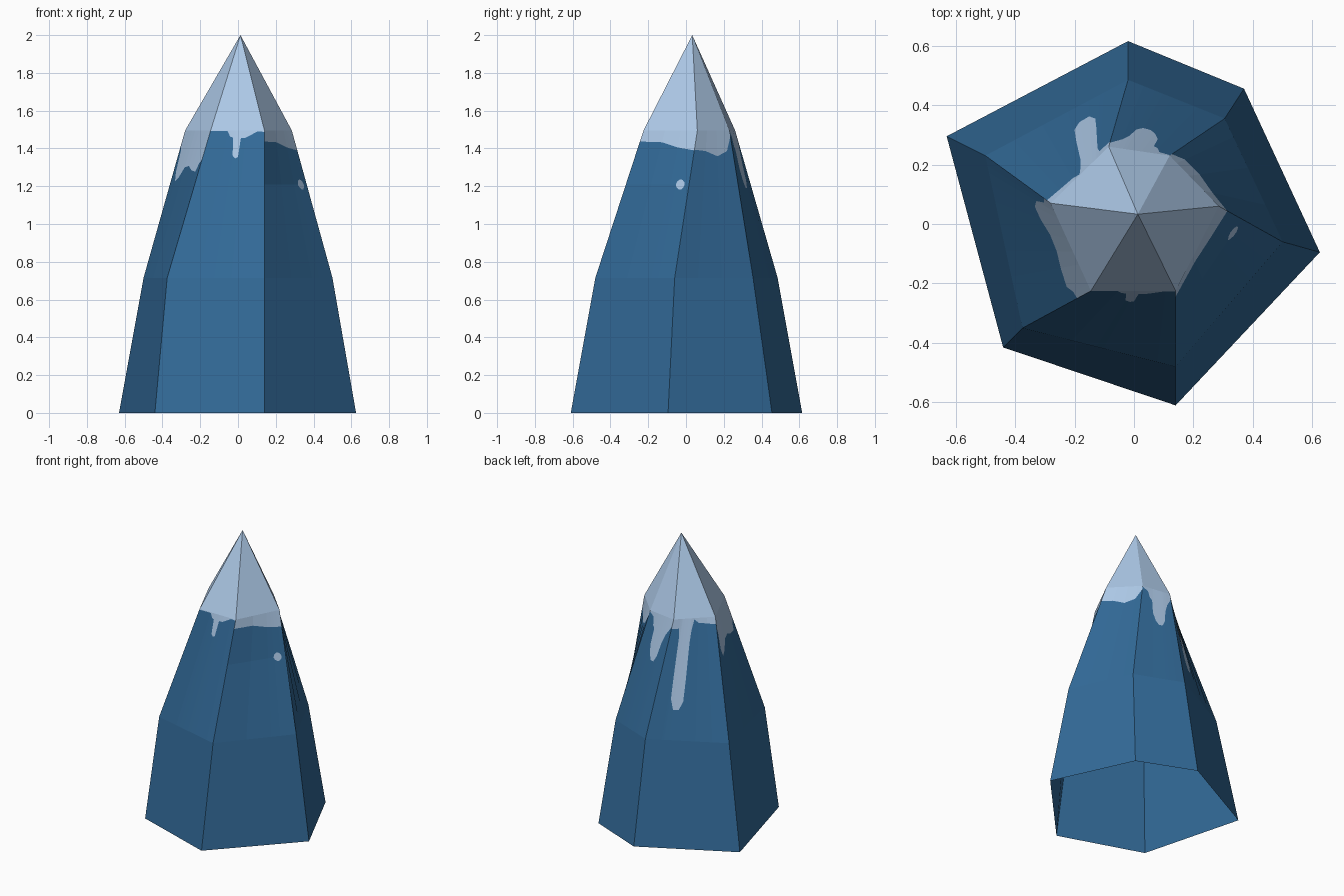
import bpy
import bmesh
from mathutils import Vector

if "Cube" in bpy.data.objects:
    bpy.data.objects.remove(bpy.data.objects["Cube"])


def material(name, rgb):
    m = bpy.data.materials.new(name)
    m.diffuse_color = (*rgb, 1.0)
    m.use_nodes = True
    m.node_tree.nodes["Principled BSDF"].inputs["Base Color"].default_value = m.diffuse_color
    return m


ROCK, SNOW = 0, 1

# Hexagonal rings, counter-clockwise from the front left corner
def ring(z, pts):
    return [Vector((x, y, z)) for x, y in pts]

base = ring(0.0, [(-.44, -.415), (.14, -.61), (.625, -.095),
                  (.37, .455), (-.02, .615), (-.63, .295)])
waist = ring(0.715, [(-.375, -.35), (.14, -.48), (.50, -.06),
                     (.305, .355), (-.02, .485), (-.50, .23)])
shoulder = ring(1.495, [(-.145, -.225), (.14, -.225), (.285, .06),
                        (.12, .23), (-.085, .26), (-.28, .07)])
apex = Vector((.013, .033, 2.0))

# Lower snow edge on each side: (across, down), both 0..1 on the upper slope
snow_lines = [
    # front
    [(0, .005), (.32, .005), (.38, .04), (.44, .05), (.48, .17), (.53, .19),
     (.57, .18), (.58, .05), (.66, .05), (.88, .005), (1, .01)],
    # front right
    [(0, .075), (.4, .08), (.7, .115), (1, .135)],
    # right
    [(0, .13), (.3, .14), (.6, .175), (.85, .14), (1, .04)],
    # back
    [(0, .01), (.2, .04), (.28, .11), (.35, .13), (.38, .27), (.46, .35),
     (.54, .39), (.64, .39), (.71, .34), (.76, .22), (.84, .14), (1, .06)],
    # back left
    [(0, .08), (.17, .08), (.20, .16), (.22, .5), (.23, .66), (.28, .75),
     (.36, .75), (.41, .68), (.42, .5), (.43, .2), (.45, .1), (.5, .01),
     (.6, .04), (.8, .05), (1, .06)],
    # left
    [(0, .10), (.06, .14), (.10, .28), (.17, .345), (.27, .32), (.4, .25),
     (.55, .24), (.7, .27), (.87, .28), (.93, .22), (1, .2)],
]
# Loose snow patch: side -> (across, upper edge, lower edge)
patches = {1: [(.79, .367, .367), (.81, .342, .385), (.85, .331, .400),
               (.89, .337, .400), (.92, .352, .385), (.93, .367, .367)]}


def sample(line, u):
    """Height of a polyline at u."""
    for (u0, t0), (u1, t1) in zip(line, line[1:]):
        if u <= u1:
            return t0 + (t1 - t0) * (u - u0) / (u1 - u0)
    return line[-1][1]


bm = bmesh.new()
cache = {}


def vert(p):
    key = tuple(round(c, 5) for c in p)
    if key not in cache:
        cache[key] = bm.verts.new(p)
    return cache[key]


def face(points, mat):
    vs = list(dict.fromkeys(vert(p) for p in points))
    if len(vs) > 2:
        bm.faces.new(vs).material_index = mat


for i in range(6):
    j = (i + 1) % 6
    # Lower slope and snowy summit (the underside is open)
    face([base[i], base[j], waist[j], waist[i]], ROCK)
    face([shoulder[i], shoulder[j], apex], SNOW)

    # Upper slope, cut into columns along the snow edge
    def on_slope(u, t):
        left = shoulder[i].lerp(waist[i], t)
        return left.lerp(shoulder[j].lerp(waist[j], t), u)

    line, patch = snow_lines[i], patches.get(i, [])
    columns = []
    for u in sorted({p[0] for p in line} | {p[0] for p in patch}):
        hit = [p for p in patch if p[0] == u]
        top, low = hit[0][1:] if hit else (.367, .367)
        edge = sample(line, u)
        columns.append((u, [0, edge, top, low, 1] if patch else [0, edge, 1]))
    for (u0, a), (u1, b) in zip(columns, columns[1:]):
        for k in range(len(a) - 1):
            face([on_slope(u0, a[k + 1]), on_slope(u1, b[k + 1]),
                  on_slope(u1, b[k]), on_slope(u0, a[k])],
                 SNOW if k % 2 == 0 else ROCK)

mesh = bpy.data.meshes.new("mountain_peak")
bm.to_mesh(mesh)
bm.free()
mesh.materials.append(material("rock blue", (.032, .144, .314)))
mesh.materials.append(material("snow pale blue", (.445, .623, .855)))
peak = bpy.data.objects.new("mountain_peak", mesh)
bpy.context.collection.objects.link(peak)
